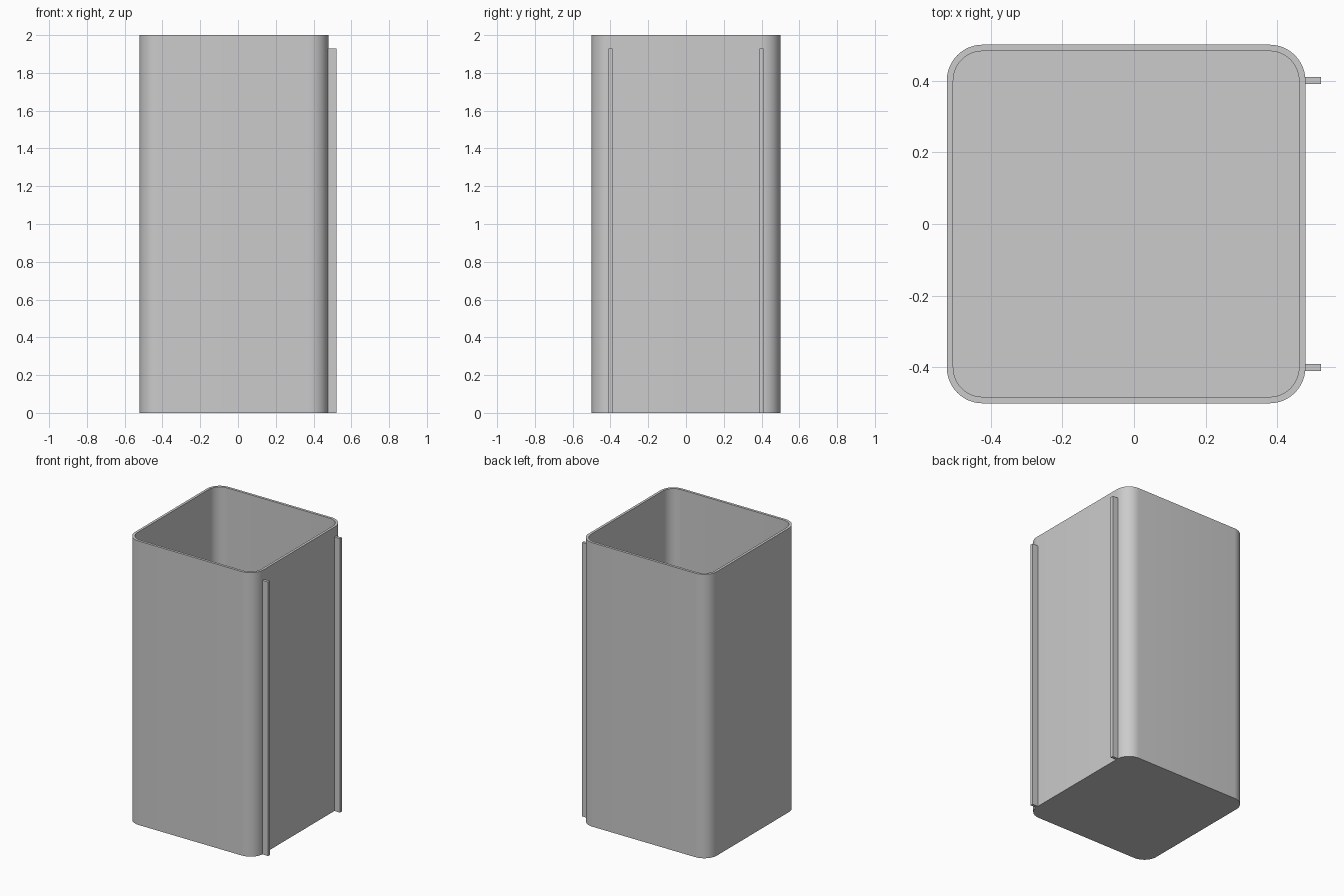
import bpy, bmesh
from math import cos, sin, pi, radians

cube = bpy.data.objects.get("Cube")
if cube:
    bpy.data.objects.remove(cube, do_unlink=True)

HEIGHT = 2.0
WALL = 0.018
SHIFT = -0.022
RADIUS = 0.1

grey = bpy.data.materials.new("plain grey")
grey.use_nodes = True
colour = (0.6, 0.6, 0.6, 1)
grey.diffuse_color = colour
grey.node_tree.nodes["Principled BSDF"].inputs["Base Color"].default_value = colour


def finish(name, bm):
    bmesh.ops.recalc_face_normals(bm, faces=bm.faces)
    mesh = bpy.data.meshes.new(name)
    bm.to_mesh(mesh)
    bm.free()
    mesh.materials.append(grey)
    obj = bpy.data.objects.new(name, mesh)
    bpy.context.collection.objects.link(obj)
    return obj


def rounded_ring(bm, half, radius, z, steps=12):
    """Loop of vertices around a square with rounded corners."""
    ring = []
    for corner in range(4):
        mid = pi / 4 + corner * pi / 2
        cx = (half - radius) * (1 if cos(mid) > 0 else -1)
        cy = (half - radius) * (1 if sin(mid) > 0 else -1)
        for i in range(steps + 1):
            a = corner * pi / 2 + i / steps * pi / 2
            ring.append(bm.verts.new((SHIFT + cx + radius * cos(a),
                                      cy + radius * sin(a), z)))
    return ring


# Open container: outer wall, rim, inner wall and floor
bm = bmesh.new()
inner = 0.5 - WALL
rings = [rounded_ring(bm, 0.5, RADIUS, 0),
         rounded_ring(bm, 0.5, RADIUS, HEIGHT),
         rounded_ring(bm, inner, RADIUS - WALL, HEIGHT),
         rounded_ring(bm, inner, RADIUS - WALL, WALL)]
for a, b in zip(rings, rings[1:]):
    for i in range(len(a)):
        j = (i + 1) % len(a)
        bm.faces.new((a[i], a[j], b[j], b[i]))
bm.faces.new(rings[0])
bm.faces.new(rings[-1])
container = finish("container", bm)
bpy.context.view_layer.objects.active = container
container.select_set(True)
bpy.ops.object.shade_smooth_by_angle(angle=radians(30))
container.select_set(False)

# Upright rails on the left side, slightly sunk into the wall
RAIL_TOP = 1.93
x0, x1 = 0.47, 0.522
for name, y in (("front_rail", -0.4), ("back_rail", 0.4)):
    bm = bmesh.new()
    bmesh.ops.create_cube(bm, size=1)
    bmesh.ops.scale(bm, vec=(x1 - x0, 0.02, RAIL_TOP), verts=bm.verts)
    bmesh.ops.translate(bm, vec=((x0 + x1) / 2, y, RAIL_TOP / 2), verts=bm.verts)
    finish(name, bm)
